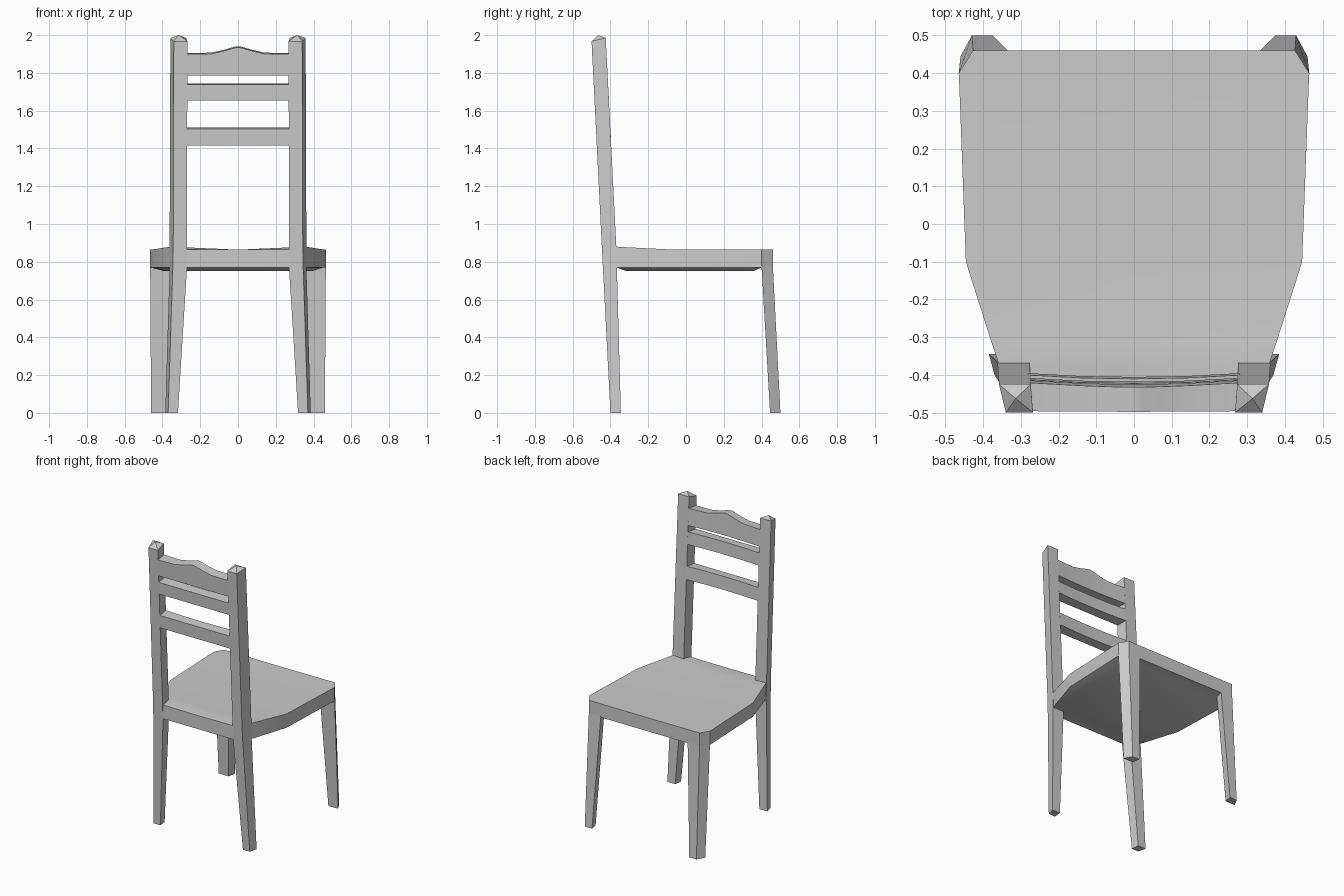
import bpy, bmesh

if "Cube" in bpy.data.objects:
    bpy.data.objects.remove(bpy.data.objects["Cube"])


def loft(name, rings, mirror=False, tip=None):
    """Skin a list of equal-length rings; close the ends, optionally with a pointed tip."""
    bm = bmesh.new()
    vs = [[bm.verts.new(p) for p in r] for r in rings]
    n = len(rings[0])
    for a, b in zip(vs, vs[1:]):
        for i in range(n):
            j = (i + 1) % n
            bm.faces.new((a[i], a[j], b[j], b[i]))
    bm.faces.new(vs[0][::-1])
    if tip:
        t = bm.verts.new(tip)
        for i in range(n):
            bm.faces.new((vs[-1][i], vs[-1][(i + 1) % n], t))
    else:
        bm.faces.new(vs[-1])
    bmesh.ops.recalc_face_normals(bm, faces=bm.faces[:])
    me = bpy.data.meshes.new(name)
    bm.to_mesh(me)
    bm.free()
    ob = bpy.data.objects.new(name, me)
    bpy.context.collection.objects.link(ob)
    if mirror:
        ob.modifiers.new("mirror", 'MIRROR')
    return ob


def back_y(z):    # rear plane of the leaning posts
    return -0.40 - 0.102 * z / 1.97


def front_y(z):   # inner plane of the leaning posts above the seat
    return -0.368 - 0.057 * (z - 0.88) / 1.1


# Back posts: splayed leg, leaning post and pyramid cap in one piece
def post_ring(zb, zf, yb, yf, inner, ob, of):
    return [(inner, yb, zb), (ob, yb, zb), (of, yf, zf), (inner + 0.006, yf, zf)]


loft("back_post", [
    post_ring(0, 0, -0.40, -0.345, 0.318, 0.37, 0.385),
    post_ring(0.77, 0.77, back_y(0.77), -0.366, 0.27, 0.345, 0.362),
    post_ring(0.87, 0.88, back_y(0.87), -0.369, 0.27, 0.343, 0.362),
    post_ring(1.967, 1.985, -0.50, -0.425, 0.268, 0.34, 0.358),
], mirror=True, tip=(0.314, -0.463, 2.0))

# Front legs with a chamfered outer corner
loft("front_leg", [
    [(0.375, 0.50, 0), (0.43, 0.50, 0), (0.46, 0.445, 0), (0.385, 0.445, 0)],
    [(0.335, 0.46, 0.775), (0.427, 0.46, 0.775), (0.465, 0.40, 0.775), (0.35, 0.40, 0.775)],
], mirror=True)

# Seat: y, half width, edge top height, bottom height
stations = [(-0.439, 0.335, 0.866, 0.77), (-0.368, 0.36, 0.88, 0.77),
            (-0.32, 0.376, 0.877, 0.752), (-0.1, 0.446, 0.866, 0.75),
            (0.36, 0.463, 0.865, 0.752), (0.40, 0.465, 0.865, 0.77),
            (0.46, 0.427, 0.865, 0.77)]
loft("seat", [[(-w, y, t), (0, y, 0.864), (w, y, t), (w, y, 0.77),
               (w - 0.06, y, b), (0.06 - w, y, b), (-w, y, 0.77)]
              for y, w, t, b in stations])


# Crosspieces between the posts, hollowed slightly on the inner side
def crosspiece(name, bottom, tops):
    rings = []
    for x, top in tops:
        bow = 0.010 * (1 - (x / 0.28) ** 2)
        rings.append([(x, back_y(bottom) + 0.002, bottom),
                      (x, front_y(bottom) - bow, bottom + 0.004),
                      (x, front_y(top) - bow, top),
                      (x, back_y(top) + 0.002, top - 0.006)])
    return loft(name, rings)


xs = (-0.28, -0.14, 0, 0.14, 0.28)
crosspiece("lower_slat", 1.415, [(x, 1.51) for x in xs])
crosspiece("upper_slat", 1.655, [(x, 1.745) for x in xs])
crest = [(0.28, 1.905), (0.14, 1.907), (0.075, 1.922), (0.02, 1.938)]
crosspiece("top_rail", 1.785,
           [(-x, t) for x, t in crest] + [(0, 1.941)] + crest[::-1])

# Smooth shading with crisp edges
bpy.ops.object.select_all(action='SELECT')
bpy.context.view_layer.objects.active = bpy.data.objects["seat"]
bpy.ops.object.shade_smooth_by_angle(angle=0.5)
